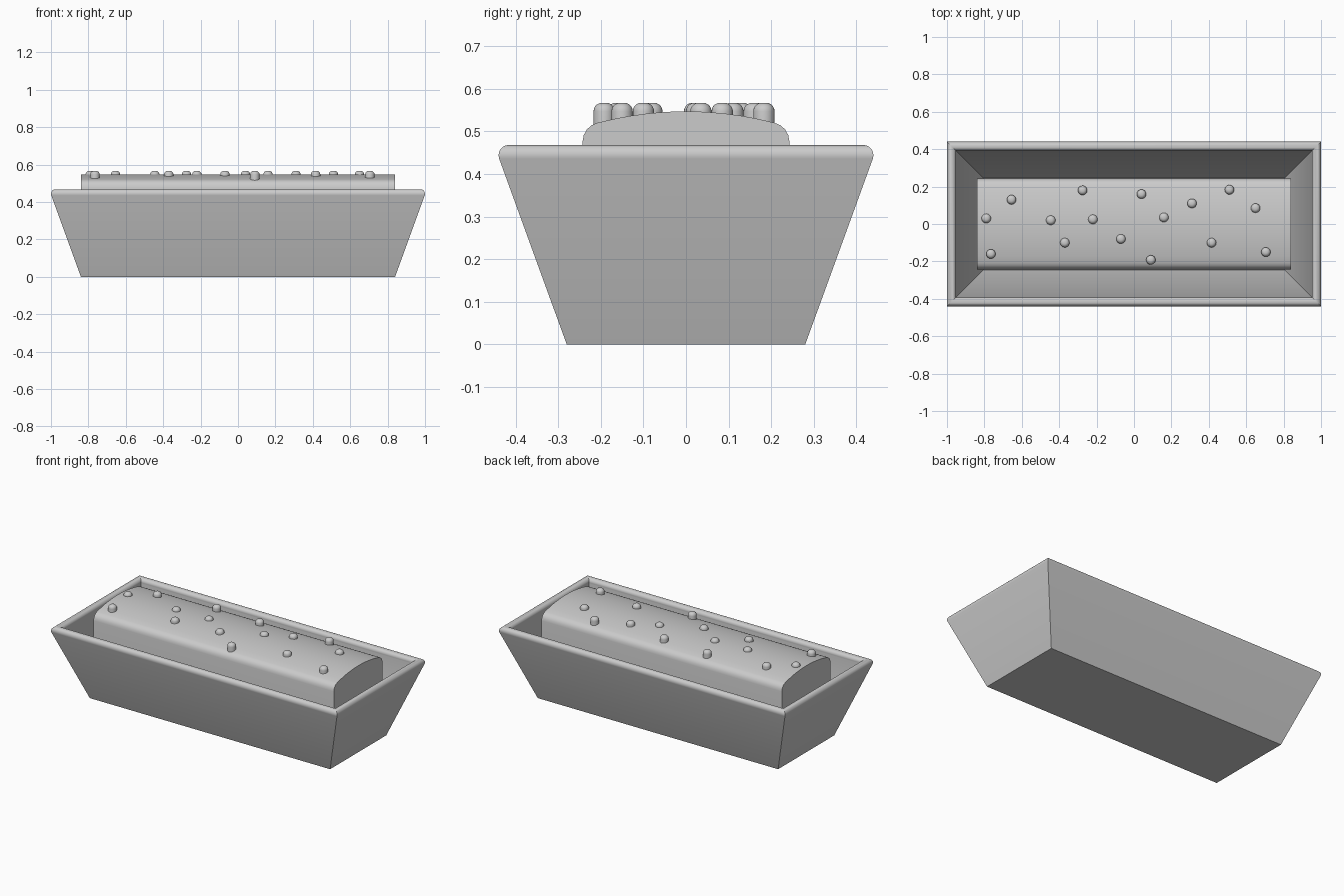
import bpy, bmesh, math
from mathutils import Matrix

if "Cube" in bpy.data.objects:
    bpy.data.objects.remove(bpy.data.objects["Cube"], do_unlink=True)

grey = bpy.data.materials.new("light grey")
grey.use_nodes = True
colour = (0.6, 0.6, 0.6, 1)
grey.diffuse_color = colour
grey.node_tree.nodes["Principled BSDF"].inputs["Base Color"].default_value = colour


def finish(bm, name, angle):
    bmesh.ops.recalc_face_normals(bm, faces=bm.faces)
    mesh = bpy.data.meshes.new(name)
    bm.to_mesh(mesh)
    bm.free()
    mesh.materials.append(grey)
    obj = bpy.data.objects.new(name, mesh)
    bpy.context.collection.objects.link(obj)
    bpy.ops.object.select_all(action="DESELECT")
    obj.select_set(True)
    bpy.context.view_layer.objects.active = obj
    bpy.ops.object.shade_smooth_by_angle(angle=math.radians(angle))
    return obj


def loft(bm, rings):
    loops = [[bm.verts.new(p) for p in ring] for ring in rings]
    for a, b in zip(loops, loops[1:]):
        for i in range(len(a)):
            j = (i + 1) % len(a)
            bm.faces.new((a[i], a[j], b[j], b[i]))
    bm.faces.new(loops[0])
    bm.faces.new(loops[-1])


# Tapered pan: rectangles inset by d, with a rounded rim
def rectangle(d, z):
    x, y = 1 - d, 0.44 - d
    return [(x, y, z), (-x, y, z), (-x, -y, z), (x, -y, z)]


RIM_R, RIM_Z = 0.024, 0.444
section = [(0.16, 0)]
for i in range(13):
    a = math.radians(200 - 220 * i / 12)
    section.append((RIM_R + RIM_R * math.cos(a), RIM_Z + RIM_R * math.sin(a)))
section.append((0.195, 0.02))
bm = bmesh.new()
loft(bm, [rectangle(d, z) for d, z in section])
finish(bm, "loaf_pan", 35)

# Loaf: domed profile with rounded shoulders, extruded along x
half = [(0.243, 0.02), (0.243, 0.475), (0.24, 0.491), (0.233, 0.504),
        (0.222, 0.514), (0.208, 0.52)]
half += [(y, 0.547 - 0.027 * (y / 0.208) ** 2) for y in (0.17, 0.13, 0.09, 0.045)]
outline = half + [(0, 0.547)] + [(-y, z) for y, z in reversed(half)]
bm = bmesh.new()
loft(bm, [[(x, y, z) for y, z in outline] for x in (-0.84, 0.84)])
finish(bm, "loaf", 35)

# Round-topped seeds scattered on the loaf
SEEDS = [(-.79, .03), (-.655, .13), (-.765, -.16), (-.445, .02), (-.37, -.1),
         (-.275, .18), (-.22, .025), (-.07, -.08), (.04, .16), (.16, .035),
         (.09, -.192), (.31, .11), (.415, -.1), (.51, .183), (.65, .085), (.705, -.15)]
R, TOP = 0.025, 0.567
seed_section = [(R, 0.49)]
for i in range(6):
    a = math.radians(18 * i)
    seed_section.append((0.005 + 0.02 * math.cos(a), TOP - 0.02 + 0.02 * math.sin(a)))
bm = bmesh.new()
for sx, sy in SEEDS:
    rings = []
    for r, z in seed_section:
        rings.append([(sx + r * math.cos(t * math.tau / 24),
                       sy + r * math.sin(t * math.tau / 24), z) for t in range(24)])
    loft(bm, rings)
finish(bm, "seeds", 40)
